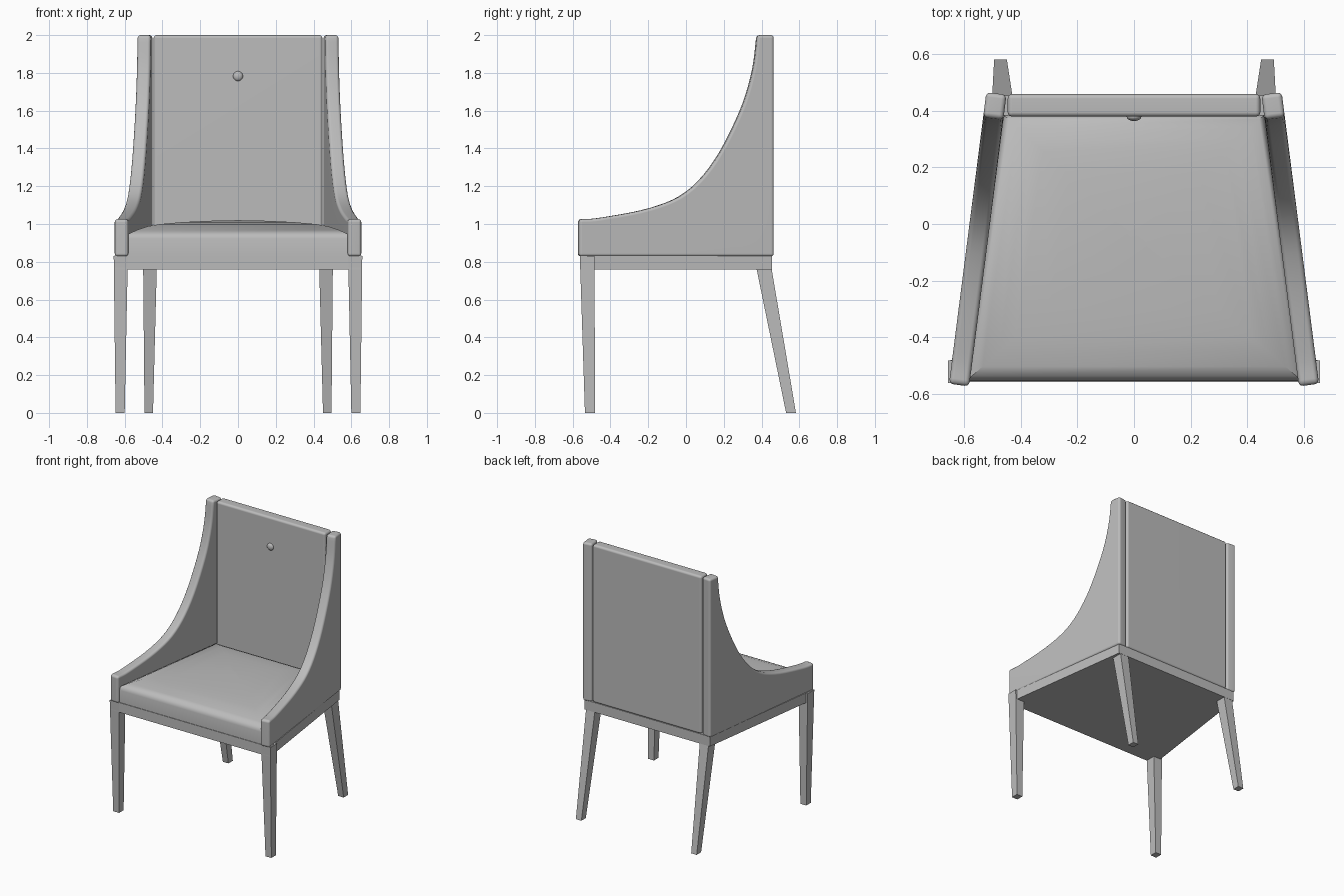
import bpy, bmesh, math
from mathutils import Vector

if "Cube" in bpy.data.objects:
    bpy.data.objects.remove(bpy.data.objects["Cube"], do_unlink=True)

grey = bpy.data.materials.new("soft grey")
grey.use_nodes = True
GREY = (0.5, 0.5, 0.5, 1)
grey.diffuse_color = GREY
grey.node_tree.nodes["Principled BSDF"].inputs["Base Color"].default_value = GREY


def finish(name, bm, bevel=0.0, smooth=True):
    """Round the hard edges, then turn the bmesh into a shaded object."""
    bmesh.ops.recalc_face_normals(bm, faces=bm.faces)
    if bevel:
        hard = [e for e in bm.edges if e.calc_face_angle(0) > math.radians(40)]
        bmesh.ops.bevel(bm, geom=hard, offset=bevel, segments=3, profile=0.5,
                        affect='EDGES', clamp_overlap=True)
    mesh = bpy.data.meshes.new(name)
    bm.to_mesh(mesh)
    bm.free()
    mesh.materials.append(grey)
    obj = bpy.data.objects.new(name, mesh)
    bpy.context.collection.objects.link(obj)
    if smooth:
        mesh.polygons.foreach_set("use_smooth", [True] * len(mesh.polygons))
        mesh.set_sharp_from_angle(angle=math.radians(40))
    if bevel:
        obj.modifiers.new("even shading", 'WEIGHTED_NORMAL').keep_sharp = True
    return obj


def loft(name, rings, bevel=0.0, smooth=True):
    """Skin a stack of equal rings of points and cap both ends."""
    bm = bmesh.new()
    loops = [[bm.verts.new(p) for p in ring] for ring in rings]
    for low, high in zip(loops, loops[1:]):
        for i in range(len(low)):
            j = (i + 1) % len(low)
            bm.faces.new((low[i], low[j], high[j], high[i]))
    bm.faces.new(loops[0][::-1])
    bm.faces.new(loops[-1])
    return finish(name, bm, bevel, smooth)


def rect(x0, x1, y0, y1, z):
    return [(x0, y0, z), (x1, y0, z), (x1, y1, z), (x0, y1, z)]


def trapezoid(front_x, back_x, front_y, back_y, z):
    return [(-front_x, front_y, z), (front_x, front_y, z),
            (back_x, back_y, z), (-back_x, back_y, z)]


# Base frame
loft("base_frame", [trapezoid(0.655, 0.515, -0.56, 0.455, z) for z in (0.76, 0.832)],
     smooth=False)

# Legs
for side, s in (("left", 1), ("right", -1)):
    loft(f"front_leg_{side}", [rect(s * 0.60, s * 0.648, -0.535, -0.482, 0),
                               rect(s * 0.583, s * 0.658, -0.562, -0.484, 0.83)],
         smooth=False)
    loft(f"back_leg_{side}", [rect(s * 0.45, s * 0.495, 0.53, 0.582, 0),
                              rect(s * 0.43, s * 0.502, 0.372, 0.452, 0.77)],
         smooth=False)

# Seat cushion, crowned towards the middle
crown = [(1, 0.832), (1, 0.922), (0.992, 0.937), (0.965, 0.95), (0.9, 0.968),
         (0.8, 0.988), (0.7, 0.999), (0.5, 1.01), (0.25, 1.017), (0.02, 1.02)]
outline = trapezoid(0.595, 0.46, -0.556, 0.385, 0)
middle = Vector((0, -0.04, 0))
loft("seat_cushion", [[middle.lerp(Vector(p), t) + Vector((0, 0, z)) for p in outline]
                      for t, z in crown])

# Backrest
loft("backrest", [rect(-0.447, 0.447, 0.38, 0.46, z) for z in (0.832, 2.0)], bevel=0.016)

# Sweeping side panels
sweep = [(-0.57, 1.025), (-0.455, 1.033), (-0.19, 1.085), (0, 1.17), (0.153, 1.34),
         (0.286, 1.6), (0.35, 1.81), (0.375, 2.0)]


def smooth_path(points, steps=5):
    pts = [Vector(p) for p in points]
    pts = [2 * pts[0] - pts[1]] + pts + [2 * pts[-1] - pts[-2]]
    path = []
    for a, b, c, d in zip(pts, pts[1:], pts[2:], pts[3:]):
        for k in range(steps):
            t = k / steps
            path.append(0.5 * (2 * b + (c - a) * t + (2 * a - 5 * b + 4 * c - d) * t ** 2
                               + (3 * b - a - 3 * c + d) * t ** 3))
    return path + [pts[-2]]


profile = smooth_path(sweep) + [Vector((0.462, 2.0)), Vector((0.462, 0.828)),
                                Vector((-0.57, 0.828))]
front, back = Vector((0.619, -0.57)), Vector((0.487, 0.462))
along = (back - front) / (back.y - front.y)
across = Vector((along.y, -along.x)).normalized()
for side, s in (("left", 1), ("right", -1)):
    rings = []
    for w in (-0.036, 0.036):
        ring = []
        for p in profile:
            spot = front + along * (p.x - front.y) + across * w
            ring.append((s * spot.x, spot.y, p.y))
        rings.append(ring)
    loft(f"side_panel_{side}", rings, bevel=0.016)

# Button on the backrest
bm = bmesh.new()
bmesh.ops.create_uvsphere(bm, u_segments=20, v_segments=12, radius=0.026)
bmesh.ops.scale(bm, vec=(1, 0.6, 1), verts=bm.verts)
bmesh.ops.translate(bm, vec=(0, 0.38, 1.783), verts=bm.verts)
finish("button", bm)
